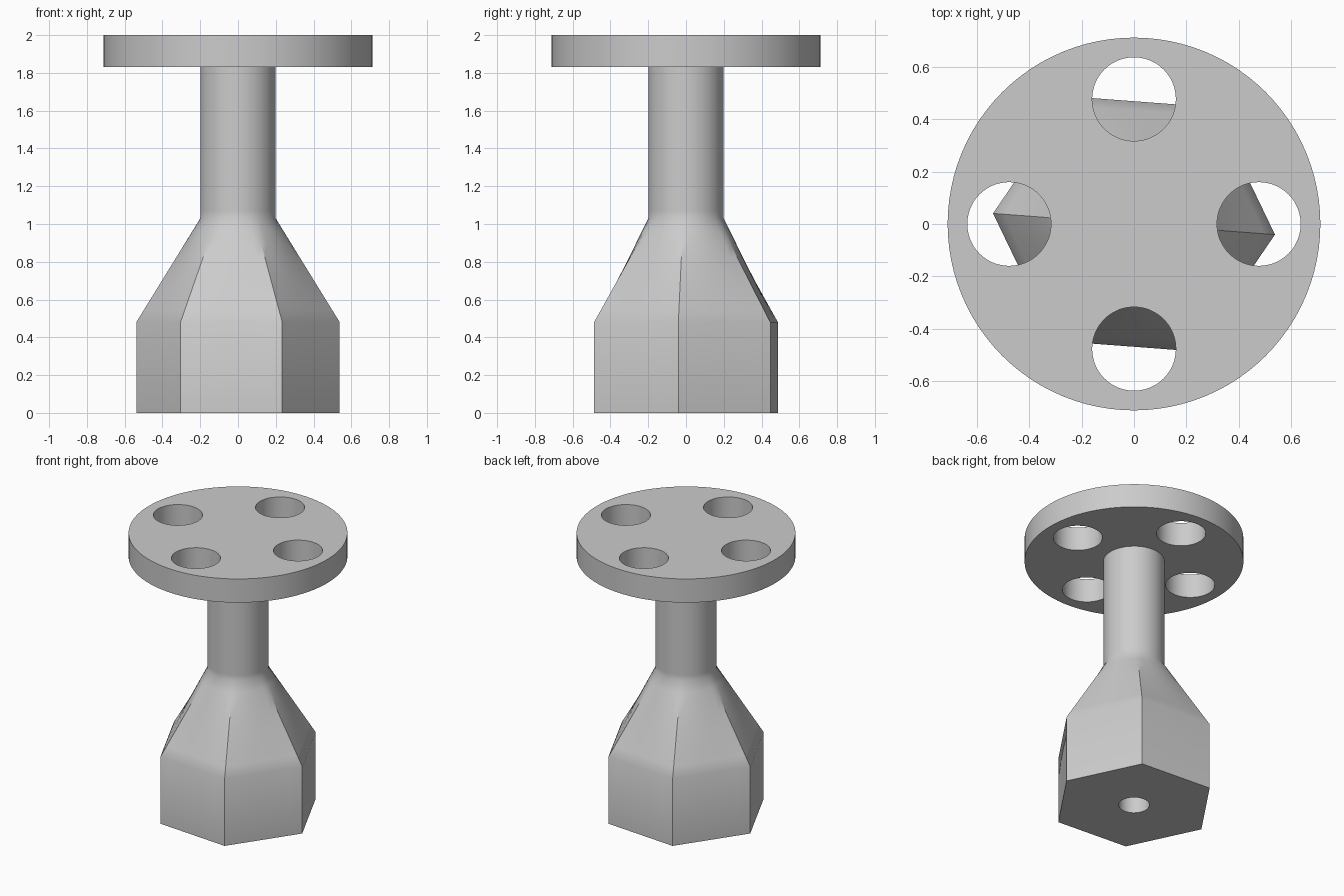
import bpy, bmesh
from math import sin, cos, pi, radians

cube = bpy.data.objects.get("Cube")
if cube:
    bpy.data.objects.remove(cube, do_unlink=True)

grey = bpy.data.materials.new("light_grey")
grey.use_nodes = True
grey.diffuse_color = (0.6, 0.6, 0.6, 1)
grey.node_tree.nodes["Principled BSDF"].inputs["Base Color"].default_value = (0.6, 0.6, 0.6, 1)

SIDES, STEPS = 6, 8              # hexagon sides, points along each side
COUNT = SIDES * STEPS
TWIST = radians(-4.3)            # the hexagon is turned slightly
HEX_R, NECK_R, BORE_R = 0.54, 0.2, 0.1
HEX_TOP, NECK_Z, DISC_Z, TOP_Z = 0.48, 1.03, 1.83, 2.0


def finish(bm, name):
    bmesh.ops.recalc_face_normals(bm, faces=bm.faces)
    mesh = bpy.data.meshes.new(name)
    bm.to_mesh(mesh)
    bm.free()
    mesh.materials.append(grey)
    obj = bpy.data.objects.new(name, mesh)
    bpy.context.collection.objects.link(obj)
    bpy.ops.object.select_all(action='DESELECT')
    obj.select_set(True)
    bpy.context.view_layer.objects.active = obj
    bpy.ops.object.shade_smooth_by_angle(angle=radians(32))


def hex_radius(i):
    """Distance from the axis to the hexagon in the direction of point i."""
    off = (i % STEPS) / STEPS * pi / 3 - pi / 6
    return HEX_R * cos(pi / 6) / cos(off)


def ring(bm, z, radius):
    verts = []
    for i in range(COUNT):
        a = TWIST + 2 * pi * i / COUNT
        r = radius(i)
        verts.append(bm.verts.new((r * cos(a), r * sin(a), z)))
    return verts


# Body: blind bore, hexagonal foot, loft to a round neck, straight shaft
bm = bmesh.new()
rings = [ring(bm, z, lambda i: BORE_R) for z in (HEX_TOP, 0)]
rings.append(ring(bm, 0, hex_radius))
LOFT = 8
for k in range(LOFT + 1):
    t = k / LOFT
    rings.append(ring(bm, HEX_TOP + (NECK_Z - HEX_TOP) * t,
                      lambda i: hex_radius(i) * (1 - t) + NECK_R * t))
for z in (NECK_Z + 0.04, DISC_Z):
    rings.append(ring(bm, z, lambda i: NECK_R))
for lower, upper in zip(rings, rings[1:]):
    for i in range(COUNT):
        j = (i + 1) % COUNT
        bm.faces.new((lower[i], lower[j], upper[j], upper[i]))
bm.faces.new(rings[0])
finish(bm, "hexagonal_foot_and_shaft")


# Disc: round outline with four through holes, extruded upward
def outline(bm, cx, cy, r, n):
    verts = [bm.verts.new((cx + r * cos(2 * pi * i / n), cy + r * sin(2 * pi * i / n), DISC_Z))
             for i in range(n)]
    return [bm.edges.new((verts[i], verts[(i + 1) % n])) for i in range(n)]


bm = bmesh.new()
edges = outline(bm, 0, 0, 0.712, 96)
for k in range(4):
    edges += outline(bm, 0.477 * cos(k * pi / 2), 0.477 * sin(k * pi / 2), 0.16, 48)
bmesh.ops.triangle_fill(bm, edges=edges, use_beauty=True, use_dissolve=False, normal=(0, 0, 1))
out = bmesh.ops.extrude_face_region(bm, geom=bm.faces[:], use_keep_orig=True)
top = [g for g in out["geom"] if isinstance(g, bmesh.types.BMVert)]
bmesh.ops.translate(bm, verts=top, vec=(0, 0, TOP_Z - DISC_Z))
finish(bm, "drilled_top_disc")
